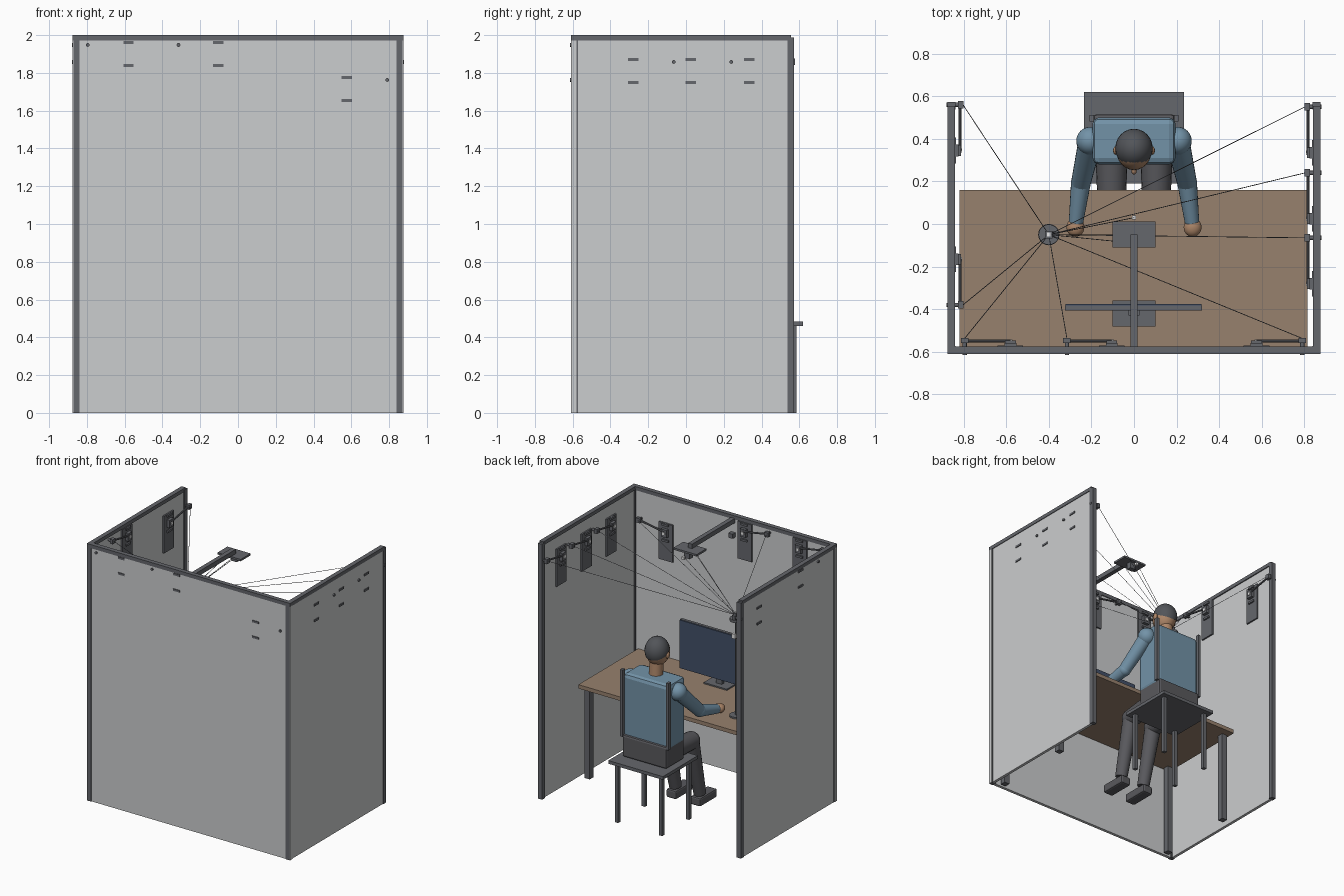
import bpy, bmesh, math
from mathutils import Vector

cube = bpy.data.objects.get("Cube")
if cube:
    bpy.data.objects.remove(cube)


def material(name, r, g, b):
    m = bpy.data.materials.new(name)
    m.use_nodes = True
    m.diffuse_color = (r, g, b, 1)
    m.node_tree.nodes["Principled BSDF"].inputs["Base Color"].default_value = (r, g, b, 1)
    return m


PANEL = material("pale grey panel", .60, .61, .62)
FRAME = material("dark grey metal", .13, .135, .15)
WOOD = material("brown wood", .31, .22, .155)
SHIRT = material("blue cloth", .17, .29, .39)
TROUSERS = material("charcoal cloth", .10, .10, .11)
SKIN = material("tan skin", .42, .24, .14)
HAIR = material("grey hair", .085, .09, .10)
SCREEN = material("navy screen", .055, .08, .14)
WHITE = material("white plastic", .8, .8, .8)


def finish(name, bm, mat, smooth=False):
    me = bpy.data.meshes.new(name)
    bm.to_mesh(me)
    bm.free()
    ob = bpy.data.objects.new(name, me)
    bpy.context.collection.objects.link(ob)
    me.materials.append(mat)
    if smooth:
        bpy.ops.object.select_all(action='DESELECT')
        ob.select_set(True)
        bpy.context.view_layer.objects.active = ob
        bpy.ops.object.shade_smooth_by_angle(angle=math.radians(35))
    return ob


def box(name, mat, x, y, z, bevel=0):
    """Box from three (low, high) ranges."""
    bm = bmesh.new()
    bmesh.ops.create_cube(bm, size=1)
    for v in bm.verts:
        v.co = [sum(r) / 2 + c * (r[1] - r[0]) for r, c in zip((x, y, z), v.co)]
    if bevel:
        bmesh.ops.bevel(bm, geom=bm.edges[:], offset=bevel, segments=2,
                        affect='EDGES', profile=.5)
    return finish(name, bm, mat)


def block(name, mat, centre, size, bevel=0):
    return box(name, mat, *[(c - abs(s) / 2, c + abs(s) / 2) for c, s in zip(centre, size)],
               bevel=bevel)


def rod(name, mat, a, b, r1, r2=None, sides=20):
    a, b = Vector(a), Vector(b)
    bm = bmesh.new()
    bmesh.ops.create_cone(bm, cap_ends=True, segments=sides, radius1=r1,
                          radius2=r1 if r2 is None else r2, depth=(b - a).length)
    turn = (b - a).to_track_quat('Z', 'Y')
    for v in bm.verts:
        v.co = turn @ v.co + (a + b) / 2
    return finish(name, bm, mat, sides > 8)


def ball(name, mat, centre, radii):
    bm = bmesh.new()
    bmesh.ops.create_uvsphere(bm, u_segments=24, v_segments=16, radius=1)
    for v in bm.verts:
        v.co = [c + r * k for c, r, k in zip(centre, radii, v.co)]
    return finish(name, bm, mat, True)


# Booth: three panels with posts and top rails
box("front_panel", PANEL, (-.84, .84), (-.605, -.582), (0, 1.975))
box("front_rail", FRAME, (-.875, .875), (-.61, -.575), (1.972, 2))
for s, side in ((-1, "right"), (1, "left")):
    def span(a, b):
        return tuple(sorted((s * a, s * b)))
    box(side + "_panel", PANEL, span(.848, .87), (-.575, .54), (0, 1.975))
    box(side + "_rail", FRAME, span(.84, .875), (-.575, .555), (1.972, 2))
    box(side + "_back_post", FRAME, span(.838, .875), (.538, .573), (0, 1.988))
    box(side + "_front_post", FRAME, span(.838, .872), (-.61, -.572), (0, 1.985))
    box(side + "_corner_strip", PANEL, span(.87, .875), (-.609, -.58), (0, 1.975))

# Desk, its legs and the monitor
box("desk_top", WOOD, (-.82, .815), (-.574, .16), (.715, .745))
for x in (-.78, .78):
    for y in (-.54, .08):
        block("desk_leg", FRAME, (x, y, .358), (.045, .045, .716))
box("monitor", FRAME, (-.325, .32), (-.405, -.382), (.80, 1.18))
box("monitor_screen", SCREEN, (-.322, .317), (-.382, -.375), (.803, 1.177))
box("monitor_neck", FRAME, (-.025, .025), (-.43, -.405), (.745, .95))
box("monitor_foot", FRAME, (-.1, .1), (-.48, -.36), (.745, .755))

# Stool with back uprights
box("seat", FRAME, (-.235, .235), (.19, .62), (.46, .485))
for x in (-.19, .19):
    for y in (.24, .57):
        block("stool_leg", FRAME, (x, y, .23), (.028, .028, .46))
    block("back_upright", FRAME, (x * 1.04, .497, .9), (.022, .03, .52))

# Seated person
box("torso", SHIRT, (-.195, .195), (.28, .5), (.62, 1.13), bevel=.03)
box("hips", TROUSERS, (-.19, .19), (.29, .515), (.487, .66), bevel=.015)
rod("neck", SKIN, (0, .37, 1.1), (0, .36, 1.25), .05)
ball("head", SKIN, (0, .345, 1.295), (.083, .092, .105))
# Hair cap keeps only the upper and rear part of a sphere
hair = ball("hair", HAIR, (0, .355, 1.305), (.088, .092, .105))
bm = bmesh.new()
bm.from_mesh(hair.data)
bmesh.ops.bisect_plane(bm, geom=bm.verts[:] + bm.edges[:] + bm.faces[:],
                       plane_co=(0, .355, 1.295), plane_no=(0, -.45, -1), clear_outer=True)
bm.to_mesh(hair.data)
bm.free()
ball("nose", SKIN, (0, .25, 1.285), (.013, .018, .018))
for s in (-1, 1):
    ball("ear", SKIN, (s * .086, .345, 1.285), (.012, .02, .025))
    shoulder, elbow, wrist = (s * .205, .39, 1.05), (s * .25, .19, .84), (s * .272, .01, .79)
    ball("shoulder", SHIRT, shoulder, (.066, .066, .066))
    rod("upper_arm", SHIRT, shoulder, elbow, .056, .046)
    ball("elbow", SHIRT, elbow, (.047, .047, .047))
    rod("forearm", SHIRT, elbow, wrist, .046, .034)
    ball("hand", SKIN, (s * .275, -.015, .787), (.042, .045, .034))
    hip, knee, ankle = (s * .105, .38, .55), (s * .105, .09, .53), (s * .105, -.02, .08)
    rod("thigh", TROUSERS, hip, knee, .078, .066)
    ball("knee", TROUSERS, knee, (.066, .066, .066))
    rod("shin", TROUSERS, knee, ankle, .06, .045)
    block("shoe", TROUSERS, (s * .105, -.07, .033), (.085, .21, .066), bevel=.012)

# Slim stand on the desk with its sensor head
FOCUS = Vector((-.4, -.05, 1.53))
rod("stand_base", FRAME, (-.4, -.05, .745), (-.4, -.05, .757), .05)
rod("stand_pole", FRAME, (-.4, -.05, .75), (-.4, -.05, 1.5), .009)
rod("sensor_disc", FRAME, (-.4, -.05, 1.49), (-.4, -.05, 1.51), .048)
block("sensor_head", FRAME, FOCUS, (.035, .035, .04))
block("sensor_cap", WHITE, FOCUS + Vector((0, 0, .023)), (.018, .018, .008))
block("sensor_tag", WHITE, (-.4, -.02, 1.38), (.03, .02, .035))

# Overhead boom with a hanging plate
box("boom", FRAME, (-.017, .017), (-.58, -.05), (1.945, 1.98))
box("boom_plate", FRAME, (-.1, .1), (-.11, .012), (1.93, 1.945))
block("boom_camera", FRAME, (0, -.03, 1.905), (.05, .04, .05))
block("boom_marker", WHITE, (0, .03, 1.9), (.02, .02, .02))
block("boom_wall_bracket", FRAME, (0, -.565, 1.85), (.035, .035, .035))
for x, y in ((0, .03), (-.06, -.05), (0, -.09)):
    rod("sight_line", FRAME, (x, y, 1.91), FOCUS, .0018, sides=4)


def wall_unit(origin, along, inward, top, step):
    """Mounting plate, two brackets through the wall, a side arm and a camera."""
    o, a, n, up = Vector(origin), Vector(along), Vector(inward), Vector((0, 0, 1))

    def at(s, d, z):
        return o + a * s + n * d + up * z

    def part(name, mat, s, d, z, w, t, h):
        block(name, mat, at(s, d, z), a * w + n * t + up * h)

    part("mount_plate", FRAME, 0, .006, top - .135, .12, .012, .29)
    for z in (top, top - .122):
        part("mount_bracket", FRAME, 0, -.002, z, .055, .052, .016)
    part("mount_block", FRAME, 0, .02, top - .06, .05, .03, .06)
    part("mount_light", WHITE, 0, .037, top - .06, .02, .006, .02)
    rod("side_arm", FRAME, at(0, .032, top - .05), at(step, .032, top - .012), .007, sides=8)
    rod("camera_pin", FRAME, at(step, -.032, top - .012), at(step, .045, top - .012), .01, sides=12)
    part("camera", FRAME, step, .035, top - .012, .035, .025, .035)
    rod("sight_line", FRAME, at(step, .045, top - .012), FOCUS, .0018, sides=4)


for y in (-.28, .025, .335):
    wall_unit((.848, y, 0), (0, 1, 0), (-1, 0, 0), 1.87, .215)
wall_unit((-.848, .345, 0), (0, 1, 0), (1, 0, 0), 1.87, .215)
wall_unit((-.848, -.165, 0), (0, 1, 0), (1, 0, 0), 1.96, -.215)
for x, top, step in ((.575, 1.775, .215), (-.105, 1.96, -.21), (-.58, 1.96, -.215)):
    wall_unit((x, -.582, 0), (1, 0, 0), (0, 1, 0), top, step)
